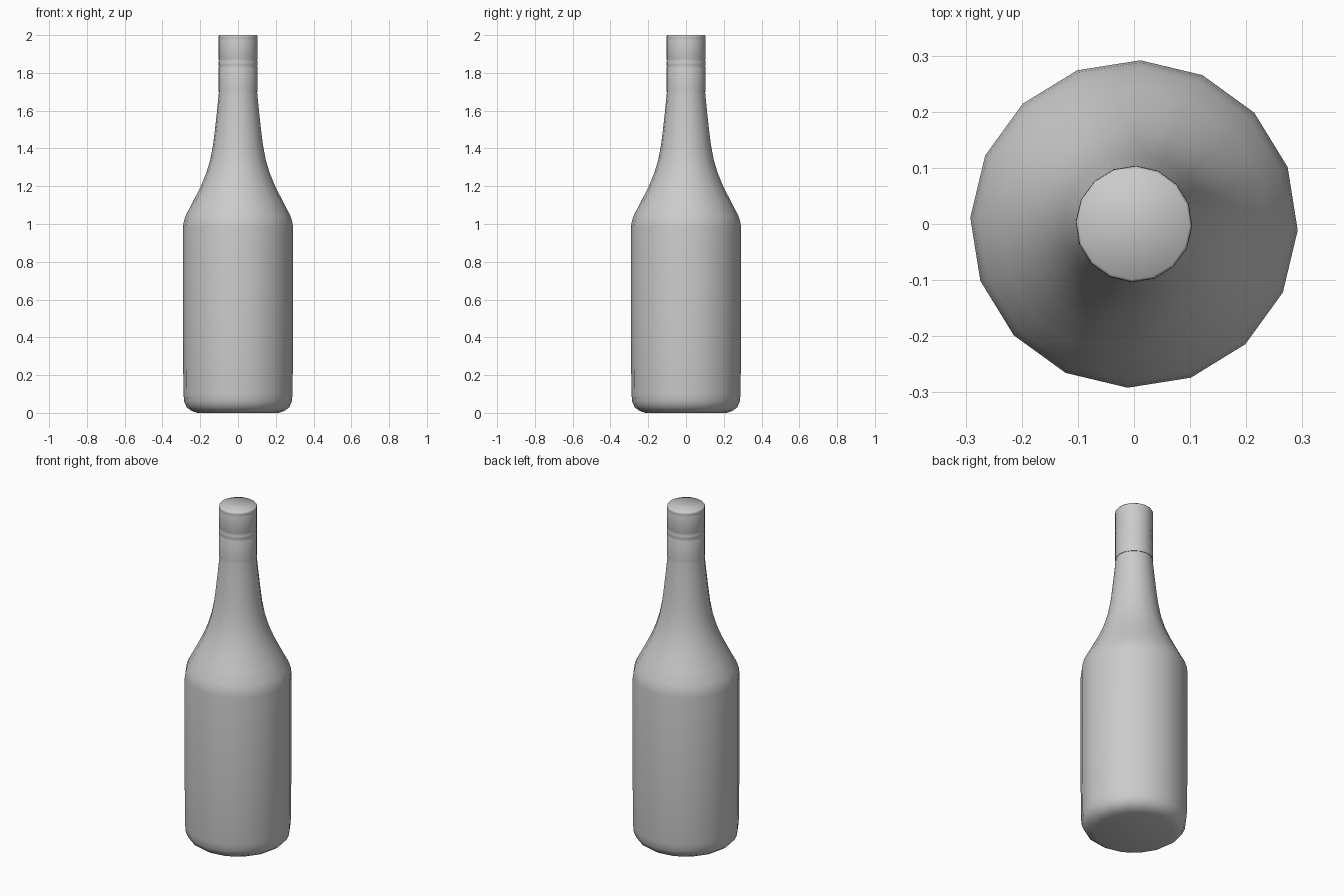
import bpy
import bmesh
from math import cos, sin, radians, tau

SIDES = 16
TURN = radians(-2.2)

cube = bpy.data.objects.get("Cube")
if cube:
    bpy.data.objects.remove(cube, do_unlink=True)

grey = bpy.data.materials.new("plain_grey")
grey.use_nodes = True
colour = (0.6, 0.6, 0.6, 1)
grey.diffuse_color = colour
grey.node_tree.nodes["Principled BSDF"].inputs["Base Color"].default_value = colour


def lathe(name, profile, sharp_angle):
    """Turn a (radius, height) profile about z and cap both ends."""
    bm = bmesh.new()
    rings = []
    for r, z in profile:
        rings.append([bm.verts.new((r * cos(TURN + tau * i / SIDES),
                                    r * sin(TURN + tau * i / SIDES), z))
                      for i in range(SIDES)])
    for low, high in zip(rings, rings[1:]):
        for i in range(SIDES):
            j = (i + 1) % SIDES
            bm.faces.new((low[i], low[j], high[j], high[i]))
    bm.faces.new(rings[0][::-1])
    bm.faces.new(rings[-1])
    mesh = bpy.data.meshes.new(name)
    bm.to_mesh(mesh)
    bm.free()
    mesh.materials.append(grey)
    obj = bpy.data.objects.new(name, mesh)
    bpy.context.collection.objects.link(obj)
    bpy.ops.object.select_all(action="DESELECT")
    obj.select_set(True)
    bpy.context.view_layer.objects.active = obj
    bpy.ops.object.shade_smooth_by_angle(angle=radians(sharp_angle))
    return obj


# Bottle: rounded base, straight body, sloping shoulder, slim neck
lathe("bottle_body", [
    (0.215, 0), (0.245, 0.01), (0.272, 0.03), (0.285, 0.06), (0.289, 0.1),
    (0.292, 0.4), (0.292, 0.98), (0.288, 1.01), (0.277, 1.045),
    (0.24, 1.115), (0.197, 1.2), (0.168, 1.27), (0.147, 1.34),
    (0.132, 1.42), (0.122, 1.5), (0.111, 1.6), (0.101, 1.7), (0.099, 1.75),
], 50)

# Screw cap: skirt, two shallow grooves, rolled top rim
lathe("screw_cap", [
    (0.099, 1.7), (0.104, 1.7), (0.104, 1.825), (0.101, 1.833),
    (0.104, 1.842), (0.104, 1.858), (0.101, 1.866), (0.104, 1.875),
    (0.104, 1.972), (0.102, 1.98), (0.104, 1.987), (0.103, 1.995),
    (0.099, 2.0),
], 60)
